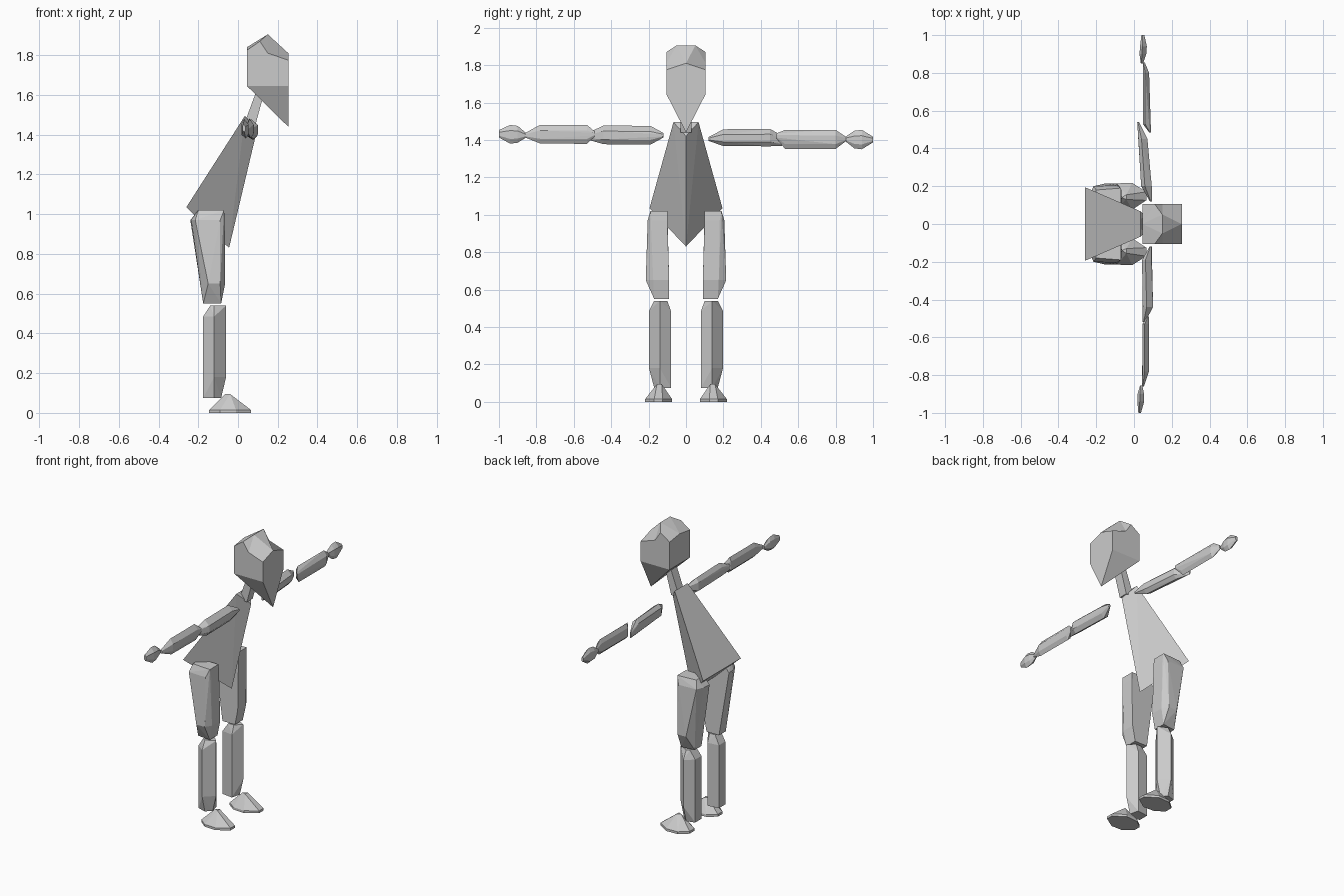
import bpy, bmesh, math

if "Cube" in bpy.data.objects:
    bpy.data.objects.remove(bpy.data.objects["Cube"])

grey = bpy.data.materials.new("clay_grey")
grey.diffuse_color = (0.6, 0.6, 0.6, 1)
grey.use_nodes = True
grey.node_tree.nodes["Principled BSDF"].inputs["Base Color"].default_value = grey.diffuse_color


def finish(name, bm):
    bmesh.ops.recalc_face_normals(bm, faces=bm.faces)
    me = bpy.data.meshes.new(name)
    bm.to_mesh(me)
    bm.free()
    me.materials.append(grey)
    ob = bpy.data.objects.new(name, me)
    bpy.context.collection.objects.link(ob)
    return ob


def hull(name, pts):
    """Faceted convex solid around a few corner points."""
    bm = bmesh.new()
    for p in pts:
        bm.verts.new(p)
    r = bmesh.ops.convex_hull(bm, input=bm.verts)
    junk = {g for g in r["geom_interior"] + r["geom_unused"]
            if isinstance(g, bmesh.types.BMVert)}
    bmesh.ops.delete(bm, geom=list(junk), context='VERTS')
    bmesh.ops.dissolve_limit(bm, angle_limit=math.radians(2),
                             verts=bm.verts, edges=bm.edges)
    return finish(name, bm)


# Head: wedge chin, flat sides, sloping brow
def build_head():
    bm = bmesh.new()
    mid = {"back_top": (.045, 0, 1.84), "brow": (.253, 0, 1.81),
           "chin": (.253, 0, 1.44)}
    pair = {"back_low": (.045, .105, 1.645), "back_up": (.045, .105, 1.825),
            "crown": (.11, .105, 1.87), "peak": (.15, .05, 1.905),
            "temple": (.15, .105, 1.81), "brow_end": (.253, .105, 1.775),
            "cheek": (.253, .105, 1.645)}
    v = {k: bm.verts.new(p) for k, p in mid.items()}
    for k, (x, y, z) in pair.items():
        v[k + "+"] = bm.verts.new((x, y, z))
        v[k + "-"] = bm.verts.new((x, -y, z))
    for s in "+-":
        for face in (("back_low", "cheek", "brow_end", "temple", "crown", "back_up"),
                     ("temple", "brow_end", "brow", "peak"),
                     ("temple", "peak", "crown"), ("crown", "peak", "back_top"),
                     ("back_up", "crown", "back_top"),
                     ("back_low", "cheek", "chin")):
            bm.faces.new([v[k] if k in v else v[k + s] for k in face])
    for face in ("peak+ peak- brow", "peak+ peak- back_top",
                 "cheek+ brow_end+ brow brow_end- cheek- chin",
                 "back_low+ back_up+ back_top back_up- back_low-",
                 "back_low+ chin back_low-"):
        bm.faces.new([v[k] for k in face.split()])
    finish("head", bm)


build_head()

# Neck and keeled torso
hull("neck", [(x, s * .03, z) for s in (1, -1) for x, z in
              ((.03, 1.45), (.085, 1.44), (.10, 1.64), (.14, 1.64))])
hull("torso", [(.095, 0, 1.42), (-.045, 0, .83)] +
     [(x, s * y, z) for s in (1, -1)
      for x, y, z in ((-.26, .195, 1.035), (.035, .067, 1.495))])

# Legs: sections are (x, y) outlines at a height
thigh = {1.02: [(-.20, .10), (-.20, .18), (-.07, .10), (-.07, .19)],
         .97: [(-.24, .10), (-.235, .15), (-.215, .20), (-.067, .10),
               (-.067, .18), (-.09, .205)],
         .65: [(-.178, .09), (-.178, .15), (-.15, .215), (-.065, .09),
               (-.065, .175), (-.09, .215)],
         .55: [(-.175, .09), (-.175, .16), (-.085, .09), (-.085, .17)]}
shin_ring = [(-.12, .198), (-.06, .14), (-.10, .08), (-.175, .09), (-.175, .155)]
shin_top = [(-.12, .17), (-.06, .14), (-.10, .10), (-.14, .10), (-.14, .16)]
shin_end = [(-.12, .17), (-.085, .14), (-.10, .08), (-.175, .09), (-.175, .155)]
shin = {.54: shin_top, .485: shin_ring, .18: shin_ring, .075: shin_end}
foot_base = [(-.145, .12), (-.145, .17), (-.09, .215), (-.01, .218),
             (.065, .17), (.065, .125), (-.01, .075), (-.09, .08)]
foot = {0: foot_base, .015: foot_base, .095: [(-.065, .14), (-.04, .13), (-.04, .155)]}

for side, s in (("left", 1), ("right", -1)):
    for part, sections in (("thigh", thigh), ("shin", shin), ("foot", foot)):
        hull(f"{side}_{part}", [(x, s * y, z) for z, ring in sections.items()
                                for x, y in ring])


# Arms: each section is (distance out, x centre, z centre, half depth, half height)
def limb(name, s, sections):
    pts = []
    for d, x, z, hx, hz in sections:
        pts += [(x - hx, s * d, z + hz * .5), (x - hx * .3, s * d, z + hz),
                (x + hx, s * d, z + hz * .4), (x + hx, s * d, z - hz * .5),
                (x + hx * .2, s * d, z - hz), (x - hx, s * d, z - hz * .6)]
    hull(name, pts)


limb("left_upper_arm", 1, [(.12, .09, 1.405, .006, .01), (.20, .066, 1.412, .028, .045),
                           (.45, .047, 1.412, .024, .046), (.54, .022, 1.39, .005, .02)])
limb("left_forearm", 1, [(.485, .085, 1.42, .005, .015), (.53, .064, 1.403, .017, .051),
                         (.80, .064, 1.403, .016, .051), (.855, .052, 1.405, .005, .012)])
limb("left_hand", 1, [(.85, .042, 1.405, .006, .01), (.90, .047, 1.402, .018, .047),
                      (.94, .05, 1.402, .018, .052), (1.0, .047, 1.402, .008, .015)])
limb("right_upper_arm", -1, [(.12, .088, 1.425, .006, .012), (.19, .068, 1.425, .025, .05),
                             (.44, .075, 1.427, .026, .05), (.52, .052, 1.42, .006, .02)])
limb("right_forearm", -1, [(.49, .075, 1.432, .005, .015), (.53, .062, 1.43, .017, .051),
                           (.78, .062, 1.431, .017, .05), (.86, .048, 1.425, .005, .012)])
limb("right_hand", -1, [(.855, .038, 1.425, .006, .012), (.90, .036, 1.43, .017, .045),
                        (.94, .036, 1.43, .018, .05), (1.0, .03, 1.433, .007, .02)])
